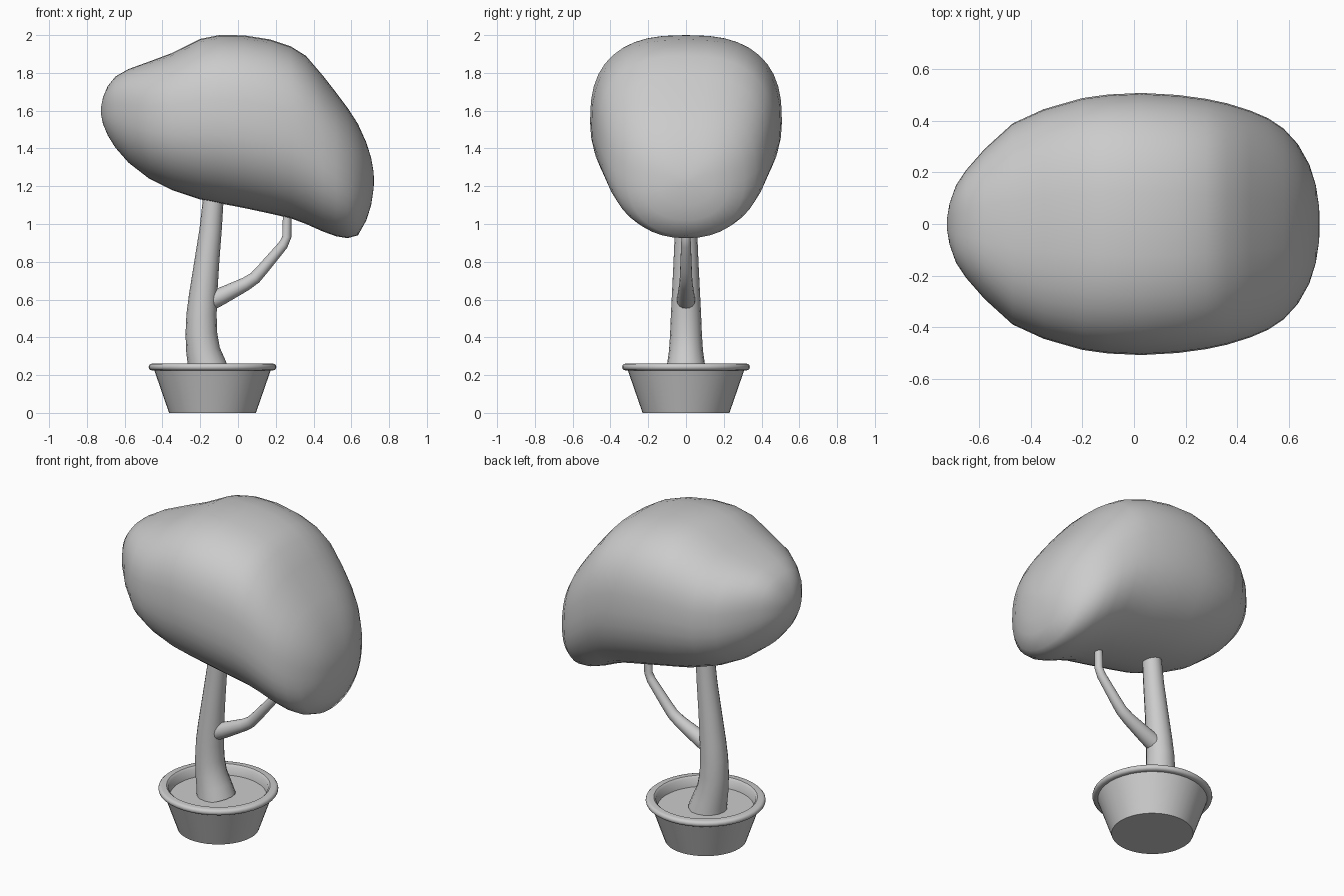
import bpy, bmesh, math
from mathutils import Vector

cube = bpy.data.objects.get("Cube")
if cube:
    bpy.data.objects.remove(cube)

grey = bpy.data.materials.new("plain grey")
grey.use_nodes = True
colour = (0.6, 0.6, 0.6, 1)
grey.diffuse_color = colour
grey.node_tree.nodes["Principled BSDF"].inputs["Base Color"].default_value = colour


def loft(name, rings, smooth_angle=40):
    """Skin a list of equal-sized closed rings and cap both ends."""
    bm = bmesh.new()
    loops = [[bm.verts.new(p) for p in ring] for ring in rings]
    n = len(loops[0])
    for a, b in zip(loops, loops[1:]):
        for i in range(n):
            j = (i + 1) % n
            bm.faces.new((a[i], a[j], b[j], b[i]))
    bm.faces.new(loops[0])
    bm.faces.new(loops[-1])
    bmesh.ops.recalc_face_normals(bm, faces=bm.faces)
    mesh = bpy.data.meshes.new(name)
    bm.to_mesh(mesh)
    bm.free()
    mesh.materials.append(grey)
    obj = bpy.data.objects.new(name, mesh)
    bpy.context.collection.objects.link(obj)
    bpy.ops.object.select_all(action="DESELECT")
    obj.select_set(True)
    bpy.context.view_layer.objects.active = obj
    bpy.ops.object.shade_smooth_by_angle(angle=math.radians(smooth_angle))
    return obj


def angles(n):
    return [2 * math.pi * i / n for i in range(n)]


def lathe(name, centre_x, profile, n=40):
    """Turn a (radius, height) profile about a vertical axis."""
    return loft(name, [[(centre_x + r * math.cos(a), r * math.sin(a), z)
                        for a in angles(n)] for r, z in profile])


def limb(name, path, n=16):
    """Tapered tube along (x, z, radius) points in the y = 0 plane."""
    rings = []
    for i, (x, z, r) in enumerate(path):
        before, after = path[max(i - 1, 0)], path[min(i + 1, len(path) - 1)]
        along = Vector((after[0] - before[0], 0, after[1] - before[1])).normalized()
        side = Vector((along.z, 0, -along.x))
        centre = Vector((x, 0, z))
        rings.append([centre + side * r * math.cos(a) + Vector((0, r * math.sin(a), 0))
                      for a in angles(n)])
    return loft(name, rings, 60)


def signed_power(v, p):
    return math.copysign(abs(v) ** p, v)


# Pot with rolled rim and recessed soil
pot_x = -0.135
rim = [(0.32 + 0.018 * math.cos(a), 0.243 + 0.018 * math.sin(a))
       for a in [math.radians(d) for d in range(-90, 91, 30)]]
lathe("pot", pot_x, [(0.23, 0), (0.308, 0.225)] + rim
      + [(0.292, 0.261), (0.28, 0.25), (0.272, 0.19)])
lathe("soil", pot_x, [(0.27, 0.18), (0.272, 0.2)])

# Trunk and side branch
limb("trunk", [(-0.15, 0.19, 0.112), (-0.166, 0.26, 0.1), (-0.185, 0.33, 0.09),
               (-0.194, 0.42, 0.084), (-0.193, 0.52, 0.08), (-0.185, 0.62, 0.075),
               (-0.165, 0.8, 0.066), (-0.145, 0.97, 0.059), (-0.125, 1.2, 0.053)])
limb("branch", [(-0.15, 0.59, 0.05), (-0.09, 0.617, 0.046), (0.04, 0.682, 0.036),
                (0.09, 0.715, 0.033), (0.13, 0.76, 0.031), (0.24, 0.89, 0.026),
                (0.258, 0.93, 0.024), (0.262, 1.12, 0.022)])

# Leaf crown: rounded slices given as (x, bottom, top, half width)
slices = [
    (-0.725, 1.58, 1.62, 0.02), (-0.715, 1.53, 1.67, 0.08), (-0.69, 1.47, 1.73, 0.15),
    (-0.65, 1.405, 1.78, 0.21), (-0.58, 1.325, 1.82, 0.29), (-0.47, 1.24, 1.86, 0.39),
    (-0.35, 1.18, 1.905, 0.445), (-0.2, 1.13, 1.98, 0.488), (-0.1, 1.11, 2.0, 0.502),
    (0.03, 1.085, 1.999, 0.508), (0.17, 1.055, 1.977, 0.5), (0.28, 1.03, 1.94, 0.485),
    (0.36, 1.0, 1.89, 0.468), (0.45, 0.96, 1.785, 0.44), (0.52, 0.935, 1.695, 0.41),
    (0.58, 0.925, 1.615, 0.37), (0.635, 0.94, 1.53, 0.31), (0.68, 1.02, 1.43, 0.23),
    (0.705, 1.1, 1.35, 0.15), (0.717, 1.18, 1.28, 0.07), (0.72, 1.22, 1.24, 0.02)]
crown = []
for x, low, high, width in slices:
    middle, half = (low + high) / 2, (high - low) / 2
    ring = []
    for a in angles(40):
        p = 2 / (2.6 if math.sin(a) > 0 else 2.2)
        ring.append((x, width * signed_power(math.cos(a), p),
                     middle + half * signed_power(math.sin(a), p)))
    crown.append(ring)
loft("leaf_crown", crown, 80)
